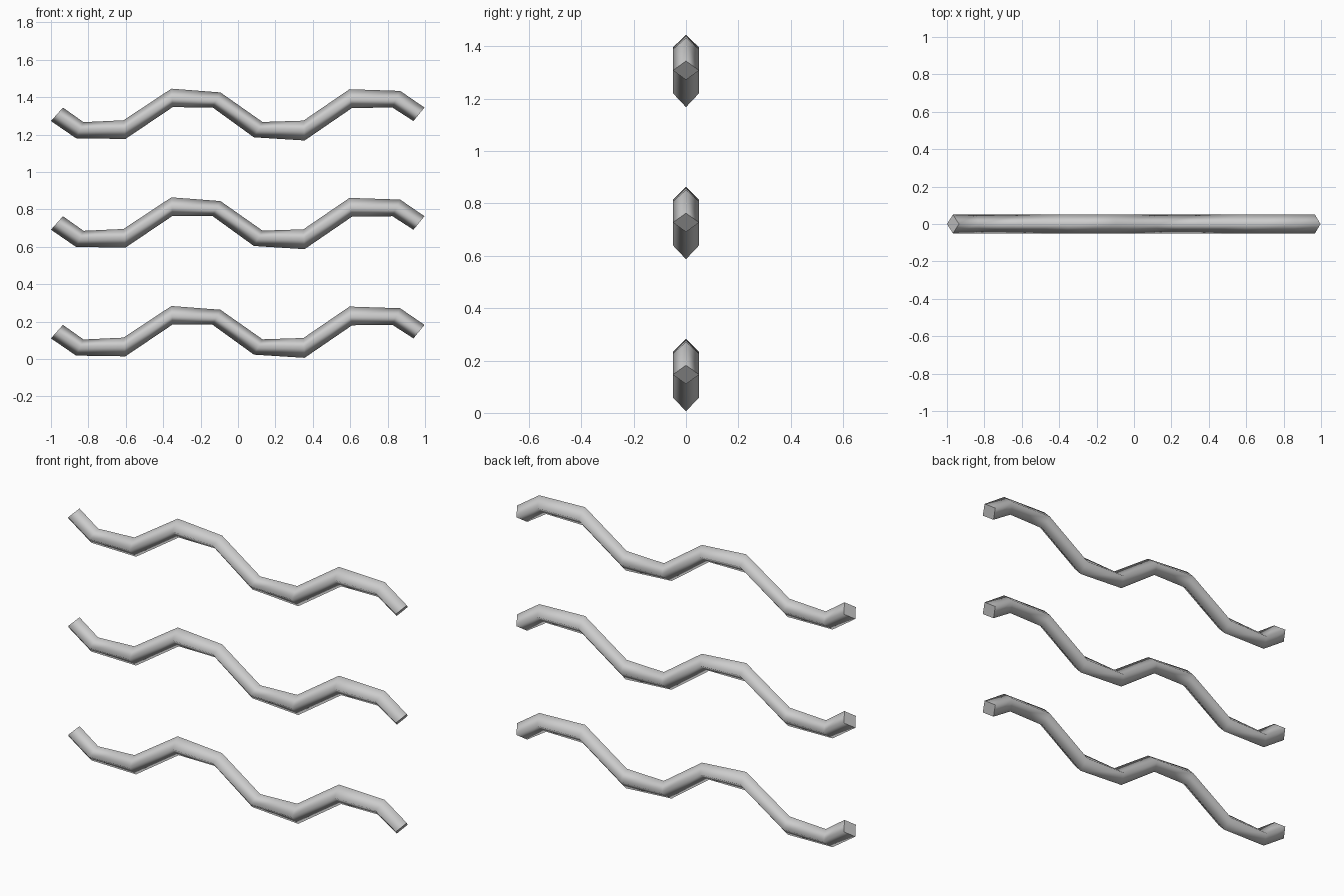
import bpy, bmesh

if "Cube" in bpy.data.objects:
    bpy.data.objects.remove(bpy.data.objects["Cube"])

grey = bpy.data.materials.new("light_grey")
grey.diffuse_color = (0.6, 0.6, 0.6, 1)
grey.use_nodes = True
grey.node_tree.nodes["Principled BSDF"].inputs["Base Color"].default_value = grey.diffuse_color

# Side profile of one wave: (top x, top z, bottom x, bottom z) at each bend
BENDS = [
    (-0.936, 0.182, -1.000, 0.110),
    (-0.826, 0.104, -0.866, 0.018),
    (-0.612, 0.114, -0.602, 0.014),
    (-0.356, 0.283, -0.350, 0.184),
    (-0.094, 0.263, -0.136, 0.183),
    (0.131, 0.105, 0.085, 0.023),
    (0.350, 0.112, 0.356, 0.006),
    (0.596, 0.280, 0.610, 0.180),
    (0.867, 0.271, 0.826, 0.182),
    (0.997, 0.182, 0.938, 0.110),
]
HALF_DEPTH = 0.05
SPACING = 0.581


def wave_tube(name, height):
    """Four-sided diamond tube swept through the bends."""
    bm = bmesh.new()
    rings = []
    for tx, tz, bx, bz in BENDS:
        mx, mz = (tx + bx) / 2, (tz + bz) / 2
        points = [(tx, 0, tz), (mx, HALF_DEPTH, mz),
                  (bx, 0, bz), (mx, -HALF_DEPTH, mz)]
        rings.append([bm.verts.new((x, y, z + height)) for x, y, z in points])
    for a, b in zip(rings, rings[1:]):
        for i in range(4):
            j = (i + 1) % 4
            bm.faces.new((a[i], a[j], b[j], b[i])).smooth = True
    # Flat end caps with sharp rims
    for ring in (rings[0], rings[-1]):
        cap = bm.faces.new(ring)
        for edge in cap.edges:
            edge.smooth = False
    bmesh.ops.recalc_face_normals(bm, faces=bm.faces)
    mesh = bpy.data.meshes.new(name)
    bm.to_mesh(mesh)
    bm.free()
    mesh.materials.append(grey)
    bpy.context.collection.objects.link(bpy.data.objects.new(name, mesh))


# Three identical waves stacked vertically
for n, label in enumerate(("lower", "middle", "upper")):
    wave_tube(label + "_wave", n * SPACING)
